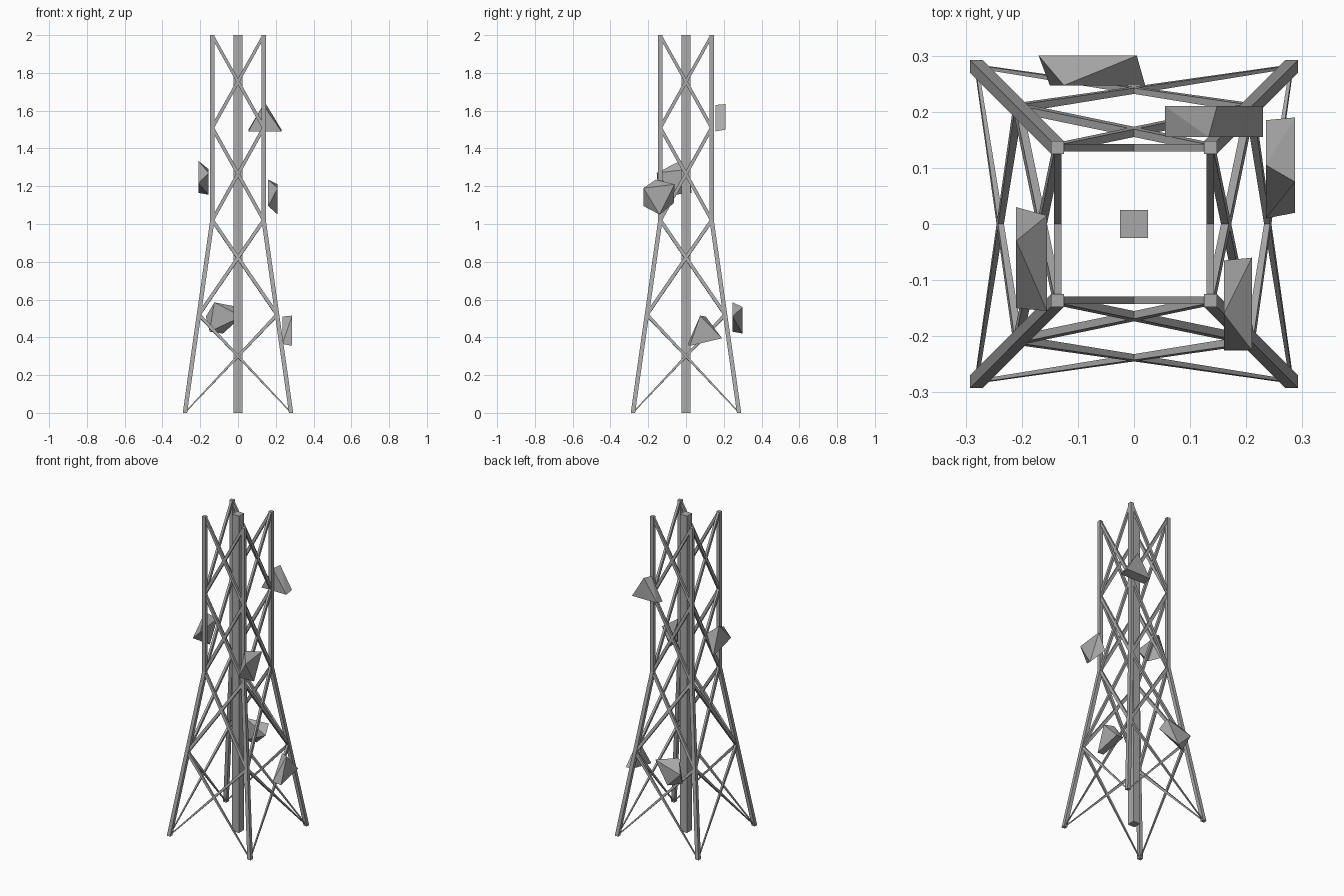
import bpy, bmesh, math
from mathutils import Vector, Matrix

if "Cube" in bpy.data.objects:
    bpy.data.objects.remove(bpy.data.objects["Cube"], do_unlink=True)

steel = bpy.data.materials.new("galvanised grey")
steel.use_nodes = True
GREY = (0.4, 0.4, 0.4, 1)
steel.diffuse_color = GREY
steel.node_tree.nodes["Principled BSDF"].inputs["Base Color"].default_value = GREY


def make_object(name, solids):
    """One object made of convex solids, each given by its corner points."""
    bm = bmesh.new()
    for points in solids:
        verts = [bm.verts.new(p) for p in points]
        bmesh.ops.convex_hull(bm, input=verts)
    bmesh.ops.dissolve_limit(bm, angle_limit=math.radians(1),
                             verts=bm.verts[:], edges=bm.edges[:])
    bmesh.ops.recalc_face_normals(bm, faces=bm.faces[:])
    mesh = bpy.data.meshes.new(name)
    bm.to_mesh(mesh)
    bm.free()
    mesh.materials.append(steel)
    obj = bpy.data.objects.new(name, mesh)
    bpy.context.scene.collection.objects.link(obj)
    return obj


def beam(a, b, u, v, start=1.0):
    """Corners of a bar from a to b with half-width vectors u and v."""
    return [p + (u * i + v * j) * k for p, k in ((a, start), (b, 1.0))
            for i in (-1, 1) for j in (-1, 1)]


# Tower outline: half spread of the legs at a given height
FOOT, TOP, KNEE = 0.281, 0.136, 1.02
LEVELS = (0, 0.52, KNEE, 1.51, 2)


def spread(z):
    return FOOT + (TOP - FOOT) * min(z / KNEE, 1)


X, Y, Z = Vector((1, 0, 0)), Vector((0, 1, 0)), Vector((0, 0, 1))

# Central mast
make_object("central_mast", [beam(Z * 0, Z * 2, X * 0.025, Y * 0.025)])

# Four legs, splayed below the knee and upright above it
corners = {"front_right": (-1, -1), "front_left": (1, -1),
           "back_left": (1, 1), "back_right": (-1, 1)}
for name, (sx, sy) in corners.items():
    pts = [Vector((sx * spread(z), sy * spread(z), z)) for z in (0, KNEE, 2)]
    make_object(name + "_leg", [beam(p, q, X * 0.0115, Y * 0.0115)
                                for p, q in zip(pts, pts[1:])])

# Cross bracing on each side, thinning towards the feet
for turn, side in enumerate(("front", "left", "back", "right")):
    rot = Matrix.Rotation(turn * math.pi / 2, 3, "Z")
    bars = []
    for low, high in zip(LEVELS, LEVELS[1:]):
        for s in (-1, 1):
            a = Vector((s * spread(low), -spread(low), low))
            b = Vector((-s * spread(high), -spread(high), high))
            along = (b - a).normalized()
            normal = along.cross(Vector((0, spread(low) - spread(high),
                                         high - low))).normalized()
            across = along.cross(normal)
            points = beam(a, b, across * 0.009, normal * 0.007,
                          0.4 if low == 0 else 1.0)
            for p in points:
                p.z = min(max(p.z, 0), 2)
            bars.append([rot @ p for p in points])
    make_object(side + "_bracing", bars)


# Faceted drum antennas: two triangles set apart along one axis
def drum(name, axis, near, near_tri, far, far_tri):
    points = []
    for depth, tri in ((near, near_tri), (far, far_tri)):
        for across, z in tri:
            points.append((depth, across, z) if axis == "x" else (across, depth, z))
    make_object(name, [points])


drum("upper_back_drum", "y",
     0.155, ((0.055, 1.49), (0.23, 1.49), (0.133, 1.63)),
     0.21, ((0.055, 1.5), (0.23, 1.5), (0.148, 1.635)))
drum("lower_back_drum", "y",
     0.247, ((-0.125, 0.585), (0.02, 0.51), (-0.15, 0.43)),
     0.3, ((-0.17, 0.51), (0.005, 0.56), (-0.08, 0.42)))
drum("lower_left_drum", "x",
     0.235, ((0.105, 0.51), (0.185, 0.4), (0.01, 0.365)),
     0.287, ((0.075, 0.515), (0.19, 0.395), (0.02, 0.355)))
drum("middle_left_drum", "x",
     0.16, ((-0.16, 1.235), (-0.065, 1.11), (-0.225, 1.095)),
     0.21, ((-0.225, 1.19), (-0.06, 1.21), (-0.14, 1.05)))
drum("middle_right_drum", "x",
     -0.155, ((0.015, 1.29), (-0.155, 1.27), (-0.06, 1.155)),
     -0.21, ((-0.03, 1.335), (-0.15, 1.215), (0.03, 1.165)))
